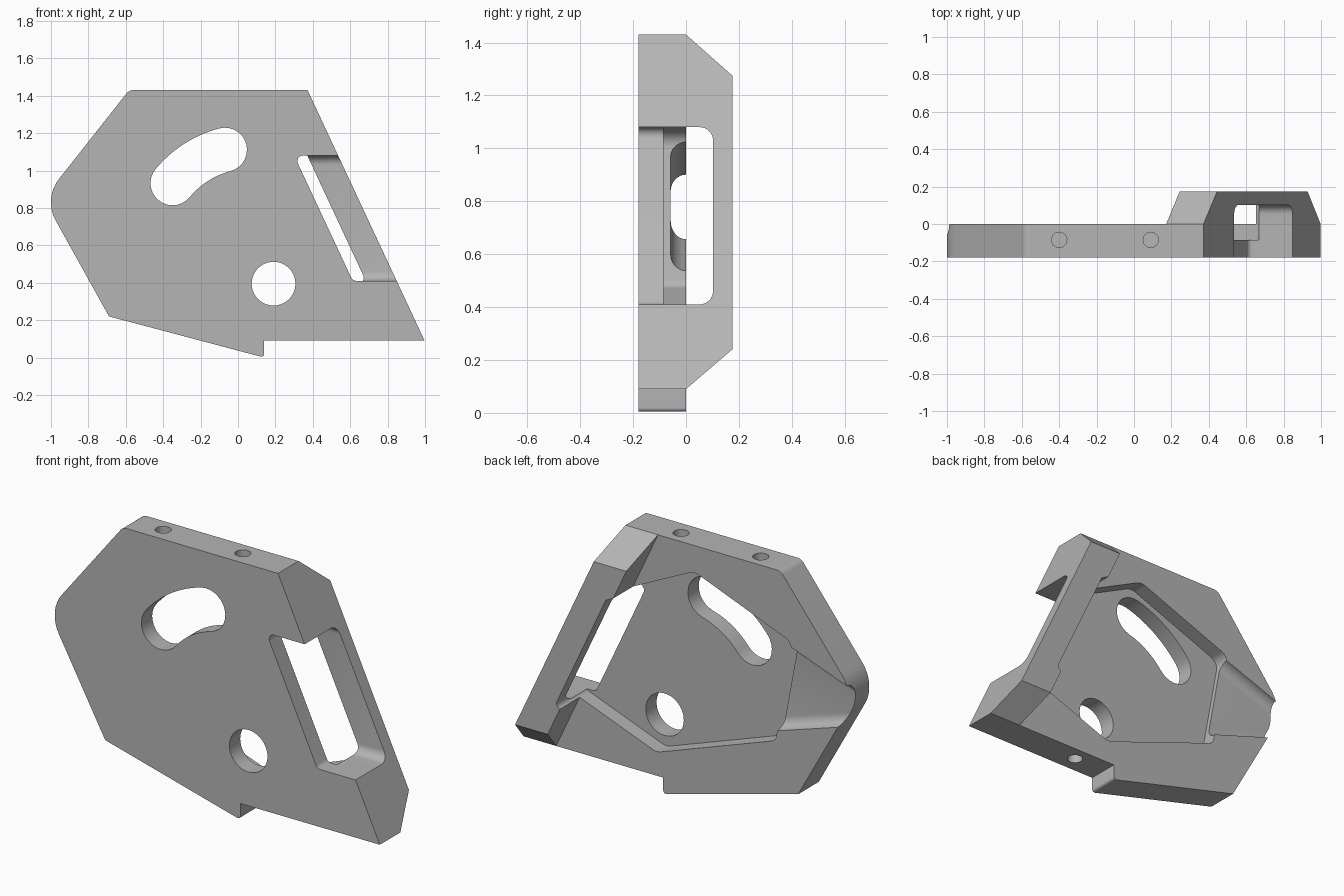
import bpy, bmesh, math
from mathutils import Vector

if "Cube" in bpy.data.objects:
    bpy.data.objects.remove(bpy.data.objects["Cube"], do_unlink=True)

steel = bpy.data.materials.new("plain_grey")
steel.use_nodes = True
GREY = (0.46, 0.46, 0.46, 1)
steel.diffuse_color = GREY
steel.node_tree.nodes["Principled BSDF"].inputs["Base Color"].default_value = GREY

FRONT = -0.18          # front face of the plate, the back face is y = 0
FLOOR = -0.085         # pocket floor
LOW, HIGH = 0.41, 1.08  # ends of the side window


def outer(z):
    """x of the sloping right-hand edge at height z."""
    return 0.372 + (1.43 - z) * 0.467


def rounded(corners, steps=8):
    """Polygon with a fillet of the given radius at each (u, v, radius)."""
    out = []
    for i, (u, v, r) in enumerate(corners):
        p = Vector((u, v))
        if not r:
            out.append(p)
            continue
        a = (Vector(corners[i - 1][:2]) - p).normalized()
        b = (Vector(corners[(i + 1) % len(corners)][:2]) - p).normalized()
        half = a.angle(b) / 2
        c = p + (a + b).normalized() * (r / math.sin(half))
        s = p + a * (r / math.tan(half)) - c
        e = p + b * (r / math.tan(half)) - c
        sweep = math.atan2(s.x * e.y - s.y * e.x, s.dot(e))
        for k in range(steps + 1):
            t = sweep * k / steps
            out.append(c + Vector((s.x * math.cos(t) - s.y * math.sin(t),
                                   s.x * math.sin(t) + s.y * math.cos(t))))
    return out


def loft(name, ring_a, ring_b):
    """Closed solid between two matching rings."""
    bm = bmesh.new()
    a = [bm.verts.new(p) for p in ring_a]
    b = [bm.verts.new(p) for p in ring_b]
    bm.faces.new(a)
    bm.faces.new(b[::-1])
    for i in range(len(a)):
        j = (i + 1) % len(a)
        bm.faces.new((a[j], a[i], b[i], b[j]))
    bmesh.ops.recalc_face_normals(bm, faces=bm.faces)
    mesh = bpy.data.meshes.new(name)
    bm.to_mesh(mesh)
    bm.free()
    mesh.materials.append(steel)
    obj = bpy.data.objects.new(name, mesh)
    bpy.context.collection.objects.link(obj)
    return obj


def along_y(name, pts, y0, y1):
    return loft(name, [(u, y0, v) for u, v in pts], [(u, y1, v) for u, v in pts])


def along_edge(name, pts, inset, outset):
    """Side profile (y, z) swept in x, sheared to follow the sloping edge."""
    return loft(name, [(outer(z) - inset, y, z) for y, z in pts],
                [(outer(z) + outset, y, z) for y, z in pts])


def circle(u, v, r, n=40):
    return [(u + r * math.cos(2 * math.pi * k / n), v + r * math.sin(2 * math.pi * k / n))
            for k in range(n)]


def combine(target, other, operation):
    other.hide_render = True
    mod = target.modifiers.new(other.name, "BOOLEAN")
    mod.operation = operation
    mod.solver = "EXACT"
    mod.object = other
    bpy.context.view_layer.objects.active = target
    bpy.ops.object.modifier_apply(modifier=mod.name)
    bpy.data.objects.remove(other, do_unlink=True)


# Plate outline
plate = along_y("bracket_plate", rounded([
    (-0.582, 1.43, 0.05), (outer(1.43), 1.43, 0), (outer(0.09), 0.09, 0),
    (0.14, 0.09, 0), (0.14, 0, 0.015), (-0.69, 0.22, 0), (-1.04, 0.85, 0.2)]), FRONT, 0)

# Raised rail with chamfered ends
rail = along_edge("rail", [(-0.1, 1.43), (0, 1.43), (0.175, 1.275),
                           (0.175, 0.24), (0, 0.09), (-0.1, 0.09)], 0.2, 0)
combine(plate, rail, "UNION")

# Pocket in the back, which also thins the rail beside the window
pocket = rounded([
    (outer(HIGH) - 0.165, HIGH, 0), (-0.05, 1.285, 0.08), (-0.655, 1.05, 0.06),
    (-0.55, 0.48, 0.04), (0.18, 0.22, 0.08), (outer(LOW) - 0.165, LOW, 0.03)])
combine(plate, along_y("pocket_cutter", pocket, FLOOR, 0.4), "DIFFERENCE")


# Tapering channel from the pocket to the left corner
def channel_ring(x, low, high):
    pts = rounded([(0.1, high, 0), (-0.058, high, 0.058), (-0.058, low, 0.058), (0.1, low, 0)])
    return [(x, y, z) for y, z in pts]


combine(plate, loft("channel_cutter", channel_ring(-0.5, 0.518, 1.077),
                    channel_ring(-1.1, 0.71, 0.86)), "DIFFERENCE")

# Side window: slot through the plate and opening under the rail
slot = rounded([(outer(HIGH) - 0.235, HIGH, 0.03), (outer(HIGH) + 0.1, HIGH, 0),
                (outer(LOW) + 0.1, LOW, 0), (outer(LOW) - 0.235, LOW, 0.03)])
combine(plate, along_y("slot_cutter", slot, -0.3, 0.02), "DIFFERENCE")
opening = rounded([(-0.002, HIGH, 0), (0.102, HIGH, 0.05), (0.102, LOW, 0.05), (-0.002, LOW, 0)])
combine(plate, along_edge("opening_cutter", opening, 0.22, 0.1), "DIFFERENCE")

# Curved slot: offset both ways from a shallow arc, with round ends
start, end, radius, sagitta = Vector((-0.35, 0.932)), Vector((-0.07, 1.111)), 0.118, 0.026
chord = end - start
side = Vector((-chord.y, chord.x)).normalized()
bend = chord.length ** 2 / (8 * sagitta) + sagitta / 2
centre = (start + end) / 2 + side * (sagitta - bend)
a0 = math.atan2(*(start - centre).yx)
a1 = math.atan2(*(end - centre).yx)
N = 14


def polar(c, r, t):
    return c + Vector((math.cos(t), math.sin(t))) * r


curve = [polar(centre, bend + radius, a0 + (a1 - a0) * k / N) for k in range(N)]
curve += [polar(end, radius, a1 - math.pi * k / N) for k in range(N)]
curve += [polar(centre, bend - radius, a1 + (a0 - a1) * k / N) for k in range(N)]
curve += [polar(start, radius, a0 + math.pi - math.pi * k / N) for k in range(N)]
combine(plate, along_y("curved_slot_cutter", curve, -0.3, 0.1), "DIFFERENCE")

# Round through hole
combine(plate, along_y("round_hole_cutter", circle(0.19, 0.395, 0.117), -0.3, 0.1), "DIFFERENCE")

# Blind screw holes in the top and bottom edges
for x, z0, z1 in ((-0.4, 1.33, 1.5), (0.09, 1.33, 1.5), (0.34, 0.02, 0.19)):
    ring = circle(x, -0.085, 0.041, 24)
    combine(plate, loft("screw_hole_cutter", [(u, v, z0) for u, v in ring],
                        [(u, v, z1) for u, v in ring]), "DIFFERENCE")

# Smooth fillets, sharp edges
bpy.ops.object.select_all(action="DESELECT")
plate.select_set(True)
bpy.context.view_layer.objects.active = plate
bpy.ops.object.shade_smooth_by_angle(angle=math.radians(25))
